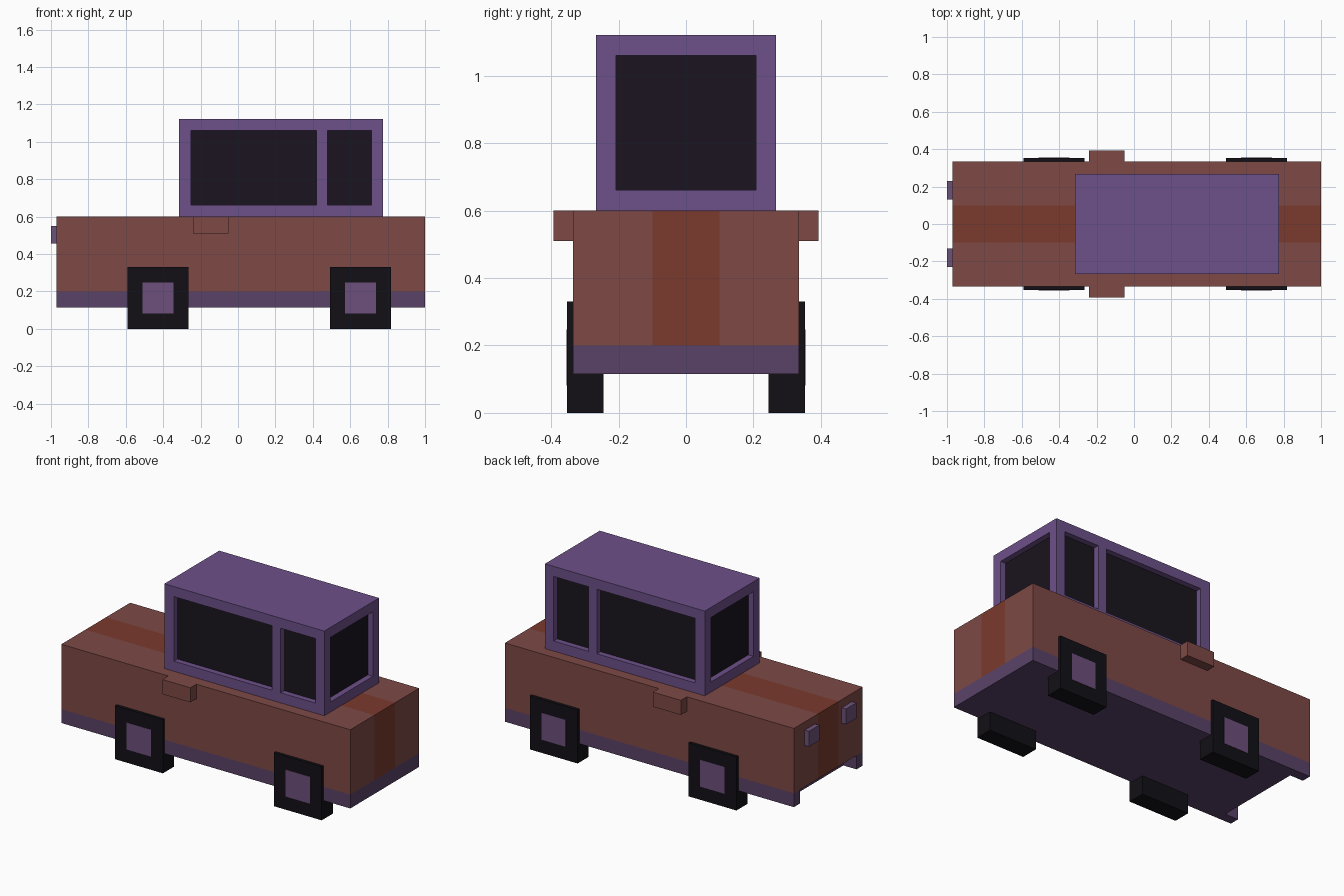
import bpy, bmesh
from mathutils import Vector

if "Cube" in bpy.data.objects:
    bpy.data.objects.remove(bpy.data.objects["Cube"])


def material(name, rgb):
    m = bpy.data.materials.new(name)
    m.diffuse_color = (*rgb, 1)
    m.use_nodes = True
    m.node_tree.nodes["Principled BSDF"].inputs["Base Color"].default_value = m.diffuse_color
    return m


BODY = material("body_red", (0.205, 0.066, 0.060))
STRIPE = material("stripe_rust", (0.198, 0.042, 0.027))
SKIRT = material("skirt_violet", (0.100, 0.055, 0.140))
CABIN = material("cabin_violet", (0.153, 0.082, 0.250))
HUB = material("hub_violet", (0.153, 0.078, 0.200))
LAMP = material("lamp_violet", (0.155, 0.085, 0.190))
GLASS = material("dark_glass", (0.010, 0.007, 0.013))
TIRE = material("tire_black", (0.006, 0.005, 0.008))


def finish(bm, name, *mats):
    bmesh.ops.remove_doubles(bm, verts=bm.verts, dist=1e-5)
    bmesh.ops.recalc_face_normals(bm, faces=bm.faces)
    me = bpy.data.meshes.new(name)
    bm.to_mesh(me)
    bm.free()
    for m in mats:
        me.materials.append(m)
    ob = bpy.data.objects.new(name, me)
    bpy.context.collection.objects.link(ob)
    return ob


def box_bm(lo, hi):
    bm = bmesh.new()
    bmesh.ops.create_cube(bm, size=1)
    lo, hi = Vector(lo), Vector(hi)
    for v in bm.verts:
        v.co = (lo + hi) / 2 + v.co * (hi - lo)
    return bm


def box(name, lo, hi, mat):
    return finish(box_bm(lo, hi), name, mat)


# Body with a stripe running over the hood, trunk and both ends
bm = box_bm((-0.97, -0.335, 0.2), (1.0, 0.335, 0.6))
for y in (-0.1, 0.1):
    bmesh.ops.bisect_plane(bm, geom=bm.verts[:] + bm.edges[:] + bm.faces[:],
                           plane_co=(0, y, 0), plane_no=(0, 1, 0))
bm.normal_update()
for f in bm.faces:
    on_side = abs(f.normal.y) > 0.5 or f.normal.z < -0.5
    f.material_index = int(abs(f.calc_center_median().y) < 0.1 and not on_side)
finish(bm, "body", BODY, STRIPE)

# Lower skirt, notched at the front end
plan = [(-0.97, -0.335), (1.0, -0.335), (1.0, 0.335), (-0.97, 0.335),
        (-0.97, 0.275), (-0.88, 0.275), (-0.88, -0.275), (-0.97, -0.275)]
bm = bmesh.new()
face = bm.faces.new([bm.verts.new((x, y, 0.115)) for x, y in plan])
ext = bmesh.ops.extrude_face_region(bm, geom=[face], use_keep_orig=True)
for v in ext["geom"]:
    if isinstance(v, bmesh.types.BMVert):
        v.co.z = 0.2
finish(bm, "lower_skirt", SKIRT)

# Cabin: four walls with recessed windows, plus roof and floor
X0, X1, Y, Z0, Z1, DEPTH = -0.315, 0.775, 0.267, 0.6, 1.122, 0.035
bm = bmesh.new()


def quad(pts, index=0):
    bm.faces.new([bm.verts.new(p) for p in pts]).material_index = index


def wall(us, at):
    """Grid wall; odd cells of the middle row are windows. at(u, z, depth) -> point."""
    zs = (Z0, 0.662, 1.06, Z1)
    for i in range(len(us) - 1):
        for j in range(3):
            ring = [(us[i], zs[j]), (us[i + 1], zs[j]),
                    (us[i + 1], zs[j + 1]), (us[i], zs[j + 1])]
            if j == 1 and i % 2:
                quad([at(u, z, DEPTH) for u, z in ring], 1)
                for a, b in zip(ring, ring[1:] + ring[:1]):
                    quad([at(*a, 0), at(*b, 0), at(*b, DEPTH), at(*a, DEPTH)])
            else:
                quad([at(u, z, 0) for u, z in ring])


side_us = (X0, -0.25, 0.42, 0.478, 0.715, X1)
end_us = (-Y, -0.207, 0.207, Y)
for s in (-1, 1):
    wall(side_us, lambda u, z, d: (u, s * (Y - d), z))
wall(end_us, lambda u, z, d: (X0 + d, u, z))
wall(end_us, lambda u, z, d: (X1 - d, u, z))
for z in (Z0, Z1):
    quad([(X0, -Y, z), (X1, -Y, z), (X1, Y, z), (X0, Y, z)])
finish(bm, "cabin", CABIN, GLASS)

# Paired parts on both sides
for s, side in ((-1, "right"), (1, "left")):
    def pair(name, x, y, z, mat):
        ya, yb = sorted((s * y[0], s * y[1]))
        box(f"{name}_{side}", (x[0], ya, z[0]), (x[1], yb, z[1]), mat)

    pair("mirror", (-0.24, -0.05), (0.335, 0.393), (0.51, 0.6), BODY)
    pair("headlight", (-1.0, -0.97), (0.13, 0.23), (0.455, 0.55), LAMP)
    for end, cx in (("front", -0.428), ("rear", 0.655)):
        pair(f"{end}_wheel", (cx - 0.163, cx + 0.163), (0.245, 0.353), (0, 0.33), TIRE)
        pair(f"{end}_hub", (cx - 0.083, cx + 0.083), (0.34, 0.355), (0.082, 0.248), HUB)
